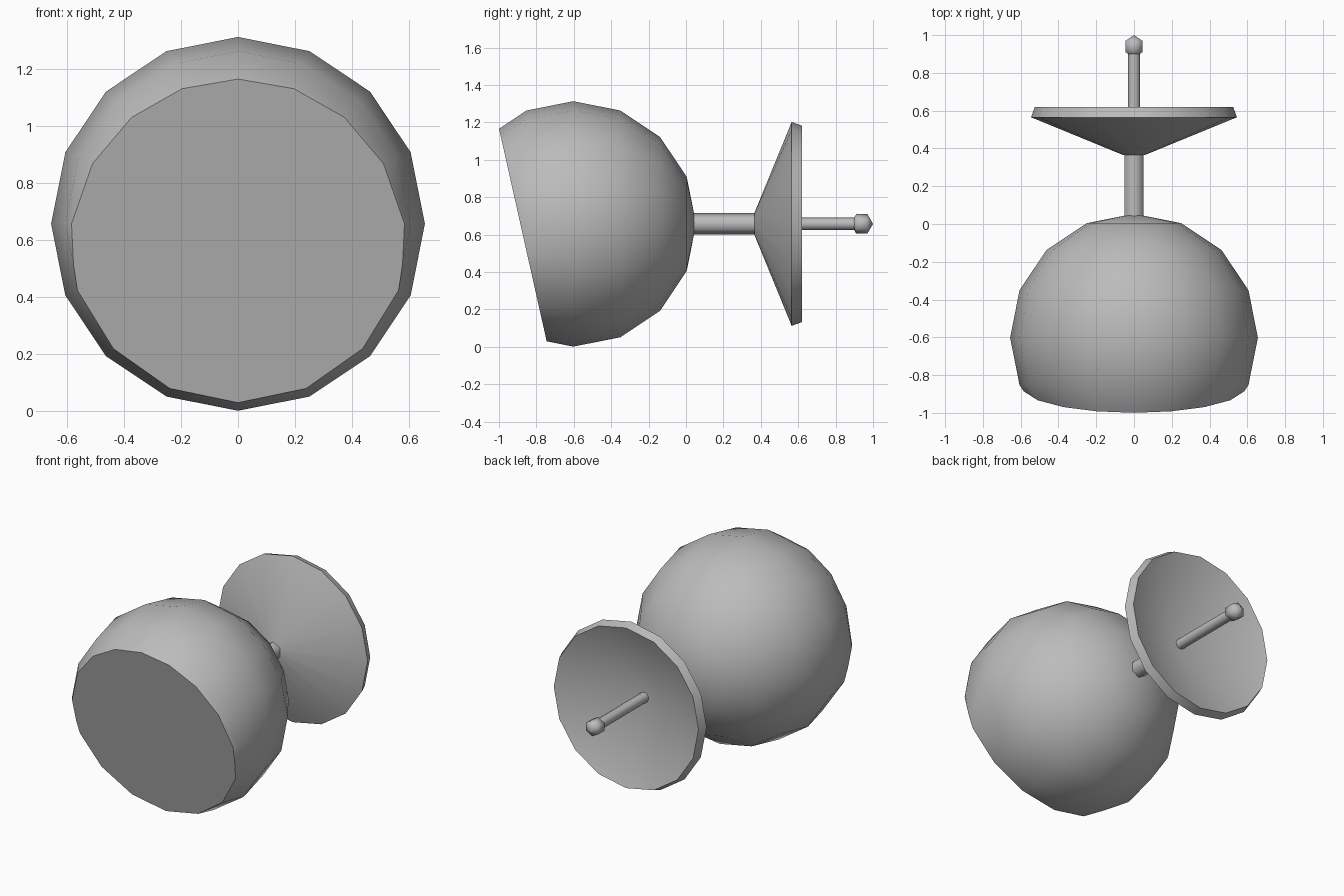
import bpy, bmesh, math
from mathutils import Vector

if "Cube" in bpy.data.objects:
    bpy.data.objects.remove(bpy.data.objects["Cube"])

AXIS_Z = 0.657   # height of the common axis, which runs along y

grey = bpy.data.materials.new("plain_grey")
grey.diffuse_color = (0.5, 0.5, 0.5, 1)
grey.use_nodes = True
grey.node_tree.nodes["Principled BSDF"].inputs["Base Color"].default_value = grey.diffuse_color


def lathe(name, profile, sides, cut=None):
    """Revolve (y, radius) points around the axis; radius 0 makes a pole, open ends are capped."""
    bm = bmesh.new()
    rings = []
    for y, r in profile:
        if r == 0:
            rings.append([bm.verts.new((0, y, AXIS_Z))] * sides)
        else:
            angles = [2 * math.pi * i / sides for i in range(sides)]
            rings.append([bm.verts.new((r * math.sin(a), y, AXIS_Z + r * math.cos(a))) for a in angles])
    for a, b in zip(rings, rings[1:]):
        for i in range(sides):
            j = (i + 1) % sides
            bm.faces.new(list(dict.fromkeys((a[i], a[j], b[j], b[i]))))
    for ring in (rings[0], rings[-1]):
        if len(set(ring)) > 1:
            bm.faces.new(ring)
    if cut:  # slice off the front and close it with a flat face
        point, normal = cut
        geom = bm.verts[:] + bm.edges[:] + bm.faces[:]
        res = bmesh.ops.bisect_plane(bm, geom=geom, plane_co=point, plane_no=normal, clear_outer=True)
        edges = [e for e in res["geom_cut"] if isinstance(e, bmesh.types.BMEdge)]
        bmesh.ops.contextual_create(bm, geom=edges)
    bmesh.ops.recalc_face_normals(bm, faces=bm.faces)
    mesh = bpy.data.meshes.new(name)
    bm.to_mesh(mesh)
    bm.free()
    mesh.materials.append(grey)
    obj = bpy.data.objects.new(name, mesh)
    bpy.context.collection.objects.link(obj)
    return obj


def ball(cy, radius, rings):
    """Profile of a sphere from pole to pole."""
    pts = [(cy - radius * math.cos(math.pi * k / rings), radius * math.sin(math.pi * k / rings))
           for k in range(1, rings)]
    return [(cy - radius, 0)] + pts + [(cy + radius, 0)]


# round body with a tilted flat front
lower, upper = Vector((0, -0.745, 0.03)), Vector((0, -1.0, 1.168))
slope = upper - lower
normal = Vector((0, -slope.z, slope.y))
parts = [lathe("body", ball(-0.602, 0.656, 8), 16, (lower, normal))]

# neck between body and dish
parts.append(lathe("neck", [(0.0, 0.057), (0.38, 0.057)], 6))

# hollow dish, open to the back
parts.append(lathe("dish", [(0.365, 0.057), (0.565, 0.545), (0.62, 0.525), (0.42, 0)], 16))

# thin pin and its knob
parts.append(lathe("pin", [(0.40, 0.033), (0.93, 0.033)], 8))
parts.append(lathe("knob", ball(0.94, 0.06, 3), 6))

# smooth shading with sharp rims
for obj in parts:
    bpy.ops.object.select_all(action='DESELECT')
    obj.select_set(True)
    bpy.context.view_layer.objects.active = obj
    limit = 65 if obj.name in ("neck", "pin", "knob") else 35
    bpy.ops.object.shade_smooth_by_angle(angle=math.radians(limit))
